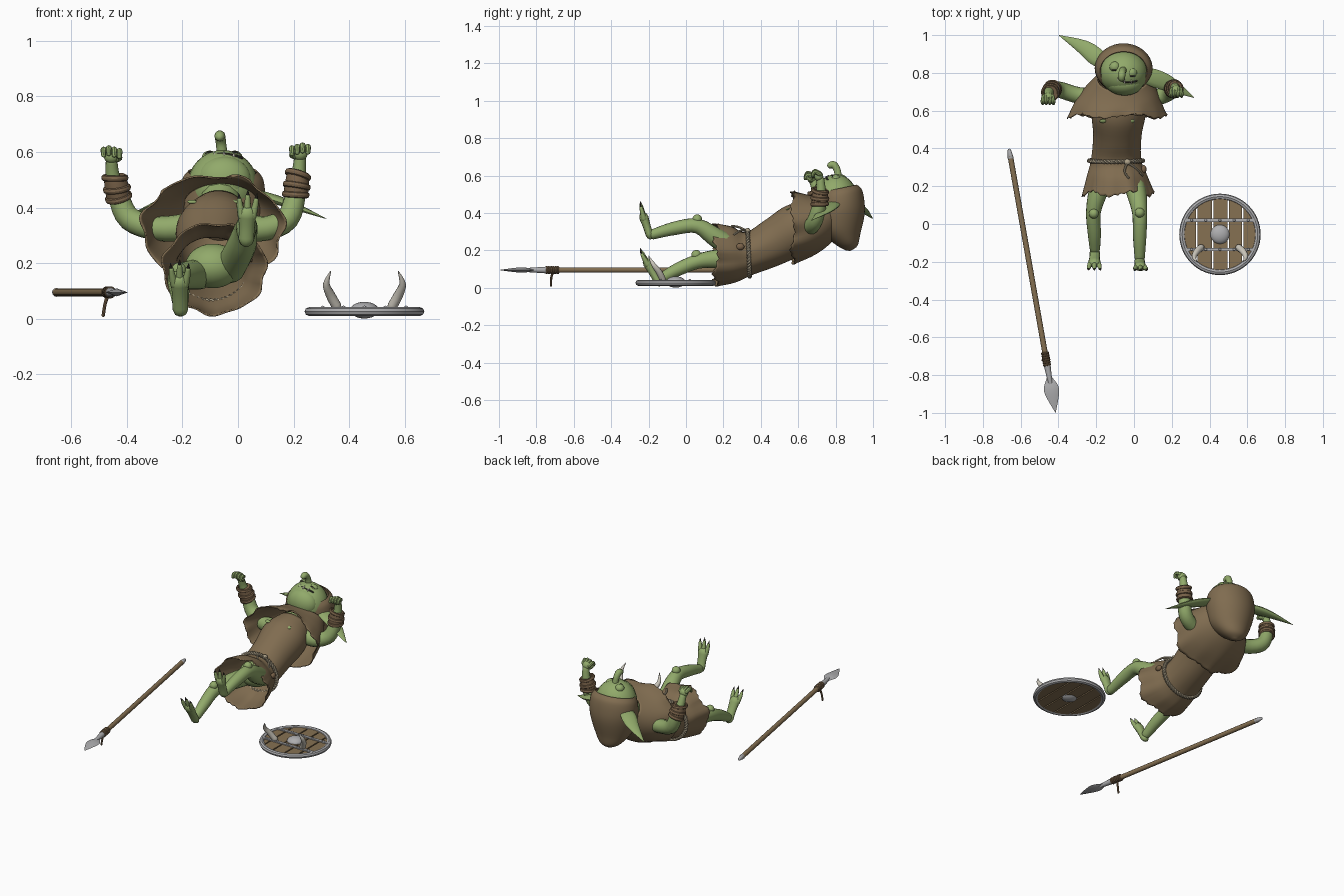
import bpy, bmesh, math
from mathutils import Vector as V

if "Cube" in bpy.data.objects:
    bpy.data.objects.remove(bpy.data.objects["Cube"])

def mat(name, c):
    m = bpy.data.materials.new(name)
    m.diffuse_color = (*c, 1)
    m.use_nodes = True
    m.node_tree.nodes["Principled BSDF"].inputs["Base Color"].default_value = m.diffuse_color
    return m

SKIN = mat("green skin", (.285, .40, .145))
CLOTH = mat("brown cloth", (.215, .15, .08))
LEATHER = mat("brown leather", (.195, .125, .068))
WOOD = mat("wood", (.24, .165, .085))
METAL = mat("grey metal", (.42, .42, .43))
ROPE = mat("pale rope", (.42, .36, .25))
HORN = mat("ivory horn", (.6, .57, .5))
CLAW = mat("dark claw", (.05, .045, .035))

def finish(bm, name, m):
    bmesh.ops.recalc_face_normals(bm, faces=bm.faces[:])
    me = bpy.data.meshes.new(name)
    bm.to_mesh(me)
    bm.free()
    me.materials.append(m)
    ob = bpy.data.objects.new(name, me)
    bpy.context.collection.objects.link(ob)
    return ob

def smooth(rows, sub):
    # Catmull-Rom interpolation of rows of numbers
    out = []
    for i in range(len(rows) - 1):
        a, b, c, d = (rows[min(max(j, 0), len(rows) - 1)] for j in (i - 1, i, i + 1, i + 2))
        for s in range(sub):
            t = s / sub
            out.append([.5 * (2*q + (r - p)*t + (2*p - 5*q + 4*r - w)*t*t + (3*q - p - 3*r + w)*t**3)
                        for p, q, r, w in zip(a, b, c, d)])
    return out + [list(rows[-1])]

def loft(bm, rings, cap=True, closed=False):
    vs = [[bm.verts.new(p) for p in r] for r in rings]
    n = len(vs[0])
    for k in range(len(vs) - (0 if closed else 1)):
        a, b = vs[k], vs[(k + 1) % len(vs)]
        for i in range(n):
            bm.faces.new((a[i], a[(i + 1) % n], b[(i + 1) % n], b[i]))
    if cap and not closed:
        bm.faces.new(vs[0])
        bm.faces.new(vs[-1])

def tube(name, pts, m, n=12, flat=1, ref=(0, 0, 1), sub=4, closed=False, rounded=True):
    # sweep with changing radius; each point is x, y, z, radius
    rows = pts if closed else smooth(pts, sub)
    if rounded and not closed:
        ends = []
        for e, f in ((rows[0], rows[1]), (rows[-1], rows[-2])):
            d = (V(e[:3]) - V(f[:3])).normalized() * e[3]
            ends.append([[*(V(e[:3]) + d * k), e[3] * q] for k, q in ((.6, .78), (.95, .25))])
        rows = ends[0][::-1] + rows + ends[1]
    P = [V(r[:3]) for r in rows]
    N, u, rings = len(P), None, []
    for i, p in enumerate(P):
        d = (P[(i+1) % N] - P[i-1]) if closed else (P[min(i+1, N-1)] - P[max(i-1, 0)])
        d.normalize()
        u = d.cross(V(ref)) if u is None else u - d * u.dot(d)
        u.normalize()
        v = u.cross(d)
        r = max(rows[i][3], .0008)
        rings.append([p + (u * math.cos(a) + v * math.sin(a) * flat) * r
                      for a in (2 * math.pi * k / n for k in range(n))])
    bm = bmesh.new()
    loft(bm, rings, closed=closed)
    return finish(bm, name, m)

def ball(name, c, s, m, rot=(0, 0, 0)):
    bpy.ops.mesh.primitive_uv_sphere_add(segments=24, ring_count=16, location=c, rotation=rot)
    ob = bpy.context.object
    ob.name, ob.scale = name, s
    ob.data.materials.append(m)
    return ob

def hoop(name, c, R, r, axis, m, seg=32):
    bpy.ops.mesh.primitive_torus_add(location=c, major_radius=R, minor_radius=r, major_segments=seg,
        minor_segments=8, rotation=V(axis).to_track_quat('Z', 'Y').to_euler())
    bpy.context.object.name = name
    bpy.context.object.data.materials.append(m)
    return bpy.context.object

def garment(name, rows, wave, rag, tip=False):
    # rows: x, y, z, half width, half depth, tilt in degrees; last row is the ragged hem
    rows, n, rings = smooth(rows, 5), 72, []
    for k, (x, y, z, rx, rv, t) in enumerate(rows):
        f, t = k / (len(rows) - 1), math.radians(t)
        v, ax = V((0, -math.sin(t), math.cos(t))), V((0, math.cos(t), math.sin(t)))
        ring = []
        for i in range(n):
            a = 2 * math.pi * i / n
            w = 1 + wave * f**3 * (math.sin(7*a) + .6 * math.sin(11*a + 1))
            cut = rag * f**8 * (((i * 5) % 8) / 8 + .8 * math.sin(5*a + 2))
            ring.append(V((x, y, z)) + V((rx * math.cos(a) * w, 0, 0)) + v * rv * math.sin(a) * w + ax * cut)
        rings.append(ring)
    bm = bmesh.new()
    loft(bm, rings, cap=False)
    if tip:
        bm.verts.ensure_lookup_table()
        bm.faces.new(bm.verts[-n:])
    ob = finish(bm, name, CLOTH)
    s = ob.modifiers.new("thickness", 'SOLIDIFY')
    s.thickness = .006

# clothes
garment("tunic", [(-.07, .70, .38, .1, .1, 35), (-.08, .6, .32, .142, .135, 30), (-.088, .47, .245, .128, .125, 25),
    (-.095, .34, .185, .133, .115, 10), (-.09, .25, .18, .16, .15, 3), (-.085, .152, .18, .188, .166, 0)], .03, .018)
garment("cape", [(-.06, .77, .42, .135, .1, 45), (-.072, .71, .375, .19, .145, 30), (-.085, .645, .345, .23, .172, 15),
    (-.09, .565, .325, .258, .192, 0)], .035, .014)
garment("hood", [(-.055, .813, .53, .125, .103, 102), (-.055, .82, .50, .146, .123, 102), (-.055, .825, .44, .153, .131, 100),
    (-.055, .823, .38, .146, .132, 95), (-.055, .82, .30, .12, .113, 85), (-.055, .855, .23, .07, .062, 85),
    (-.055, .868, .198, .012, .012, 88)], 0, 0, True)
for x in (-.165, -.015):
    ball("cloth_tear", (x, .545, .421), (.018, .011, .005), SKIN, (.5, 0, 0))

# twisted waist rope with hanging ends
for ph in (0, math.pi):
    pts = []
    for i in range(240):
        a = 2 * math.pi * i / 240
        tw = 24 * a + ph
        r = .006 * math.cos(tw)
        pts.append((-.095 + (.142 + r) * math.cos(a), .335 - .005 * math.sin(a) + .006 * math.sin(tw),
                    .185 + (.124 + r) * math.sin(a), .0065))
    tube("waist_rope", pts, ROPE, n=6, closed=True)
ball("rope_knot", (-.035, .328, .305), (.018, .016, .014), ROPE)
tube("rope_end", [(-.035, .325, .305, .006), (-.05, .28, .325, .006), (-.03, .245, .33, .006)], ROPE, n=8)
tube("rope_end", [(-.035, .325, .305, .006), (.01, .295, .307, .006), (.045, .258, .286, .006)], ROPE, n=8)
ball("belt_pouch", (.052, .29, .22), (.014, .022, .018), LEATHER)

# head and face
ball("head", (-.055, .80, .475), (.128, .118, .132), SKIN)
ball("jaw", (-.05, .745, .50), (.098, .065, .085), SKIN)
tube("neck", [(-.07, .64, .37, .07), (-.06, .76, .45, .075)], SKIN)
tube("nose", [(-.056, .815, .585, .02), (-.061, .808, .63, .019), (-.065, .79, .657, .02), (-.066, .772, .655, .018)], SKIN)
for x, y in ((-.102, .832), (-.012, .80)):
    ball("eyeball", (x, y, .58), (.028, .028, .025), SKIN)
    tube("eye_slit", [(x - .018, y - .014, .591, .003), (x, y - .018, .600, .004), (x + .018, y - .014, .591, .003)], CLAW, n=8)
mouth = [(-.11, .782, .585), (-.085, .763, .591), (-.05, .753, .593), (-.015, .751, .588), (.015, .757, .579)]
tube("mouth", [(*p, .0045) for p in mouth], CLAW, n=8)
for x, y, z in mouth[1:4]:
    tube("tooth", [(x, y - .006, z - .002, .005), (x, y + .012, z + .010, .001)], HORN, n=6, sub=1)
tube("left_ear", [(-.14, .84, .46, .03), (-.20, .885, .45, .047), (-.27, .937, .42, .038), (-.395, .998, .37, .002)], SKIN, flat=.35)
tube("right_ear", [(.03, .80, .46, .03), (.10, .775, .44, .047), (.19, .74, .41, .04), (.317, .67, .36, .002)], SKIN, flat=.35)

# arms, hands and bracelets
def arm(side, pts, s):
    tube(side + "_arm", pts, SKIN, n=16)
    e, w = V(pts[-3][:3]), V(pts[-1][:3])
    d = (w - e).normalized()
    cuff = [(*e.lerp(w, f), r) for f, r in ((-.08, .043), (.2, .044), (.45, .041), (.56, .038))]
    tube(side + "_cuff", cuff, LEATHER, n=24, rounded=False)
    for f, r, t in ((-.02, .042, -.06), (.22, .043, .05), (.52, .041, .18)):
        hoop(side + "_bracelet", e.lerp(w, f), r, .008, d + V((t, t, 0)), LEATHER).scale.z = 1.4
    ball(side + "_palm", w + V((0, -.008, .016)), (.028, .024, .027), SKIN)
    for k in range(4):
        b = w + V(((k - 1.5) * .015 * s, -.004, .032 - .005 * abs(k - 1)))
        q = b + V(((k - 1.5) * .004 * s, -.026, .012))
        tip = q + V((0, -.012, -.02))
        tube(side + "_finger", [(*b, .012), (*q, .011), (*tip, .009)], SKIN, n=8)
        tube(side + "_fingernail", [(*(tip + V((0, -.003, -.006))), .006), (*(tip + V((0, -.003, -.017))), .001)], CLAW, n=6, sub=1)
    tube(side + "_thumb", [(*w, .012), (*(w + V((.028 * s, -.018, .008))), .011), (*(w + V((.022 * s, -.036, .02))), .009)], SKIN, n=8)

arm("left", [(-.17, .67, .33, .052), (-.29, .68, .325, .044), (-.39, .71, .36, .043), (-.43, .715, .44, .037),
    (-.45, .70, .51, .026), (-.455, .68, .57, .021)], 1)
arm("right", [(.02, .67, .33, .052), (.10, .665, .325, .044), (.178, .69, .36, .042), (.208, .715, .45, .036),
    (.218, .722, .52, .026), (.223, .718, .58, .021)], -1)

# legs, feet and claws
def leg(side, pts, knee, foot):
    tube(side + "_leg", pts, SKIN, n=16)
    ball(side + "_kneecap", knee, (.026, .026, .026), SKIN)
    h, b, t = (V(p) for p in foot)
    m = h.lerp(b, .5)
    tube(side + "_foot", [(*h, .028), (*m, .028), (*b, .033)], SKIN, flat=.75, ref=(0, 1, 0))
    for k in (-1, 0, 1):
        o = V((k * .03, 0, -.012 * abs(k)))
        j, e = b.lerp(t, .6) + o * .9, t + o
        tube(side + "_toe", [(*(b + o * .6), .016), (*j, .012), (*e, .009)], SKIN, n=10)
        tube(side + "_toe_claw", [(*e, .008), (*(e + (t - b) * .38 + o * .1), .001)], CLAW, n=8, sub=1)

leg("right", [(-.03, .32, .18, .055), (.012, .17, .262, .053), (.03, .06, .33, .040), (.03, -.06, .318, .036), (.03, -.18, .285, .027)],
    (.03, .06, .366), ((.03, -.195, .285), (.033, -.225, .375), (.035, -.24, .44)))
leg("left", [(-.14, .32, .16, .055), (-.19, .17, .155, .05), (-.215, .06, .14, .039), (-.21, -.05, .095, .035), (-.207, -.135, .048, .027)],
    (-.213, .055, .176), ((-.207, -.15, .033), (-.21, -.205, .13), (-.21, -.235, .19)))
ball("hips", (-.09, .31, .19), (.1, .09, .08), SKIN)

# round shield: planks clipped to a circle, rim, boss, bars, horns
cx, cy, R = .455, -.055, .2
edges = [-.198, -.122, -.037, .045, .122, .198]
for a, b in zip(edges, edges[1:]):
    a, b = a + .004, b - .004
    xs = [a + (b - a) * i / 8 for i in range(9)]
    top = [(x, math.sqrt(max(R*R - x*x, 0))) for x in xs]
    outline = top + [(x, -y) for x, y in reversed(top)]
    bm = bmesh.new()
    loft(bm, [[(cx + x, cy + y, z) for x, y in outline] for z in (.015, .033)])
    finish(bm, "shield_plank", WOOD)
hoop("shield_rim", (cx, cy, .026), R, .0155, (0, 0, 1), METAL, 64)
ball("shield_boss", (cx, cy, .031), (.051, .051, .03), METAL)
for dy in (.075, -.08):
    w = math.sqrt(R*R - dy*dy)
    bm = bmesh.new()
    loft(bm, [[(cx + i * w, cy + dy + j * .009, z) for i, j in ((-1, -1), (1, -1), (1, 1), (-1, 1))] for z in (.034, .041)])
    finish(bm, "shield_bar", METAL)
    for k in range(-2, 3):
        ball("shield_rivet", (cx + k * .075, cy + dy, .041), (.007, .007, .006), METAL)
for s in (-1, 1):
    tube("shield_horn", [(cx + s * .1, -.125, .045, .018), (cx + s * .122, -.145, .085, .017),
        (cx + s * .137, -.175, .125, .012), (cx + s * .122, -.20, .17, .002)], HORN)

# spear: shaft, caps, leather binding, strap and blade
def on_spear(y, r):
    s = (.39 - y) / 1.39
    return (-.66 + .245 * s, y, .095, r)

tube("spear_shaft", [on_spear(.36, .0145), on_spear(-.75, .0145)], WOOD, rounded=False)
tube("spear_butt", [on_spear(.35, .016), on_spear(.39, .009)], METAL, sub=1)
for k in range(6):
    hoop("spear_binding", on_spear(-.685 - k * .012, 0)[:3], .0145, .0075, (.245, -1.39, 0), LEATHER, 16)
tube("spear_socket", [on_spear(-.745, .018), on_spear(-.79, .015), on_spear(-.85, .011)], METAL)
tube("spear_blade", [on_spear(-.81, .012), on_spear(-.855, .036), on_spear(-.89, .039), on_spear(-.94, .024),
    on_spear(-.998, .001)], METAL, n=4, flat=.35, rounded=False)
tube("spear_strap", [(-.468, -.71, .085, .007), (-.478, -.72, .055, .006), (-.485, -.722, .012, .006)], LEATHER, n=8)

# soft shading with crisp edges
bpy.ops.object.select_all(action='SELECT')
bpy.context.view_layer.objects.active = bpy.data.objects["head"]
bpy.ops.object.shade_smooth_by_angle(angle=math.radians(42))
